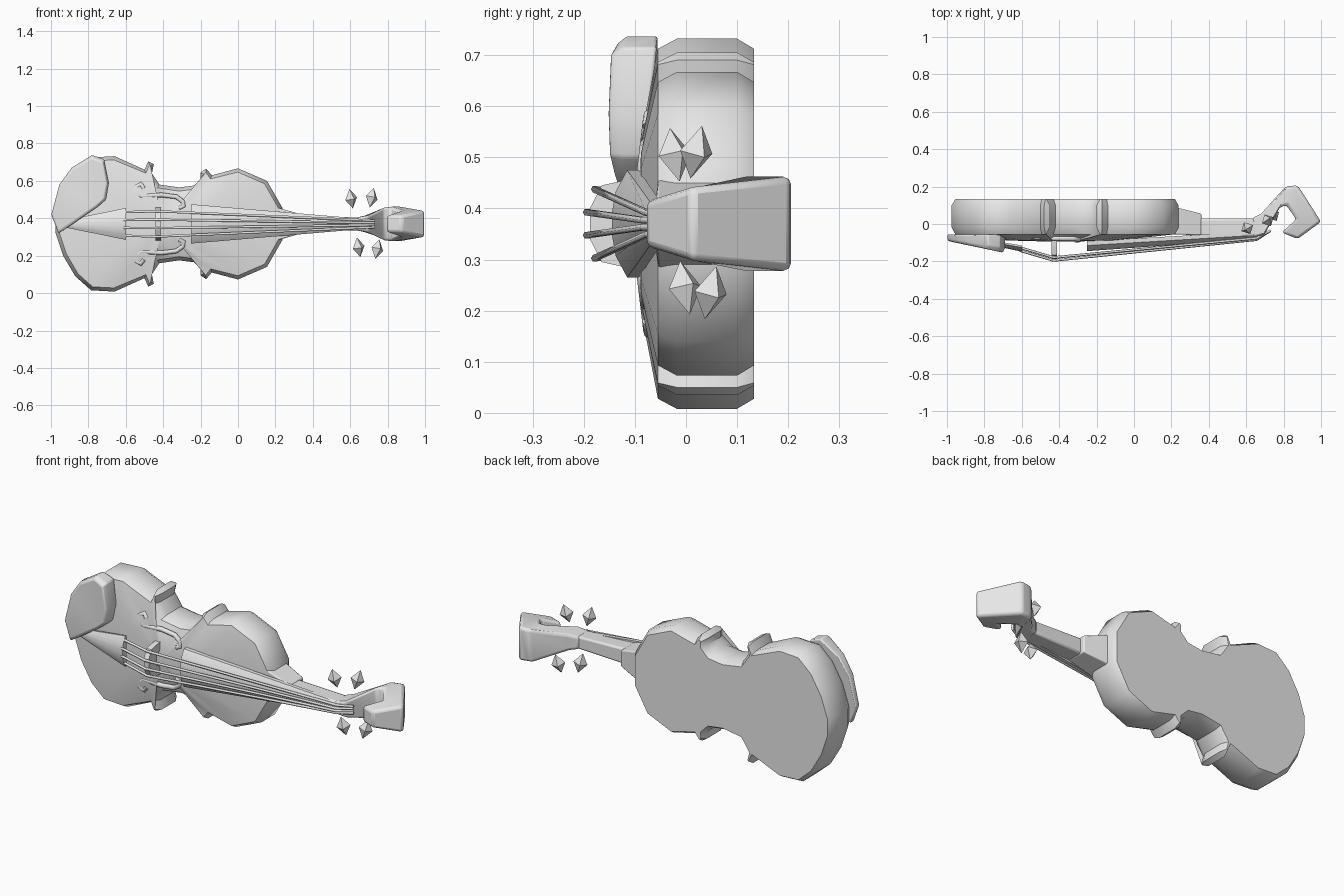
import bpy, bmesh, math
from mathutils import Vector, Matrix

MID = 0.37  # height of the long axis

if "Cube" in bpy.data.objects:
    bpy.data.objects.remove(bpy.data.objects["Cube"], do_unlink=True)

grey = bpy.data.materials.new("light_grey")
grey.use_nodes = True
grey.diffuse_color = (0.8, 0.8, 0.8, 1)
grey.node_tree.nodes["Principled BSDF"].inputs["Base Color"].default_value = (0.8, 0.8, 0.8, 1)


def finish(name, bm, bevel=0, smooth=35):
    bmesh.ops.recalc_face_normals(bm, faces=bm.faces)
    mesh = bpy.data.meshes.new(name)
    bm.to_mesh(mesh)
    bm.free()
    obj = bpy.data.objects.new(name, mesh)
    bpy.context.collection.objects.link(obj)
    mesh.materials.append(grey)
    if bevel:
        mod = obj.modifiers.new("soft_edges", "BEVEL")
        mod.width, mod.segments = bevel, 2
        mod.limit_method, mod.angle_limit = "ANGLE", math.radians(35)
    if smooth:
        bpy.ops.object.select_all(action="DESELECT")
        obj.select_set(True)
        bpy.context.view_layer.objects.active = obj
        bpy.ops.object.shade_smooth_by_angle(angle=math.radians(smooth))
    return obj


def loft(name, sections, bevel=0, smooth=35):
    """Skin a list of matching closed sections and cap both ends."""
    bm = bmesh.new()
    rings = [[bm.verts.new(p) for p in s] for s in sections]
    n = len(rings[0])
    for a, b in zip(rings, rings[1:]):
        for i in range(n):
            j = (i + 1) % n
            bm.faces.new((a[i], a[j], b[j], b[i]))
    bm.faces.new(rings[0])
    bm.faces.new(rings[-1])
    return finish(name, bm, bevel, smooth)


def arch(x, back, side, front, w):
    """Section across the long axis with a rounded front."""
    mid = side + (front - side) * 0.75
    half = [(back, w), (side, w), (mid, w * 0.6), (front, w * 0.2)]
    pts = half + [(y, -z) for y, z in reversed(half)]
    return [(x, y, MID + z) for y, z in pts]


def box(x, back, front, w):
    return [(x, back, MID + w), (x, front, MID + w), (x, front, MID - w), (x, back, MID - w)]


def tube(name, points, radius, sides=1):
    curve = bpy.data.curves.new(name, "CURVE")
    curve.dimensions = "3D"
    curve.bevel_depth, curve.bevel_resolution = radius, sides
    curve.use_fill_caps = True
    spline = curve.splines.new("POLY")
    spline.points.add(len(points) - 1)
    for p, co in zip(spline.points, points):
        p.co = (*co, 1)
    curve.materials.append(grey)
    obj = bpy.data.objects.new(name, curve)
    bpy.context.collection.objects.link(obj)


# Body: half outline (along, out from the axis), mirrored
half = [(-0.975, 0.05), (-0.935, 0.17), (-0.87, 0.28), (-0.785, 0.355), (-0.66, 0.362),
        (-0.5, 0.29), (-0.48, 0.335), (-0.45, 0.32), (-0.46, 0.27), (-0.42, 0.21),
        (-0.315, 0.195), (-0.235, 0.205), (-0.2, 0.24), (-0.2, 0.275), (-0.17, 0.295),
        (-0.14, 0.26), (0, 0.297), (0.155, 0.23), (0.238, 0.085)]
outline = [Vector(p) for p in half] + [Vector((x, -z)) for x, z in reversed(half)]


def inset(points, d):
    result = []
    for i, p in enumerate(points):
        e1 = (p - points[i - 1]).normalized()
        e2 = (points[(i + 1) % len(points)] - p).normalized()
        t = (e1 + e2).normalized()
        result.append(p + Vector((t.y, -t.x)) * d)
    return result


def ring(points, y):
    return [(p.x, y, MID + p.y) for p in points]


small = inset(outline, 0.02)
centre = Vector((-0.4, 0))
crown = [centre + (p - centre) * 0.5 for p in small]
loft("body", [ring(small, 0.133), ring(outline, 0.1), ring(outline, -0.018),
              ring(small, -0.055), ring(crown, -0.088),
              ring([centre + (p - centre) * 0.1 for p in small], -0.094)], smooth=40)

# Heel, neck and fingerboard
loft("heel", [box(0.2, 0.095, -0.055, 0.09), box(0.36, 0.055, -0.06, 0.045)], 0.006)
loft("neck", [box(0.3, 0.03, -0.075, 0.045), box(0.67, 0.028, -0.065, 0.033)], 0.01)
loft("fingerboard", [arch(-0.25, -0.092, -0.115, -0.145, 0.105),
                     arch(0.66, -0.04, -0.06, -0.08, 0.028)])

# Scroll: outer point, inner point and half width along the curl
scroll = [((0.63, 0.03), (0.63, -0.07), 0.033), ((0.68, 0.055), (0.695, -0.06), 0.045),
          ((0.81, 0.2), (0.78, 0.09), 0.088), ((0.875, 0.207), (0.815, 0.1), 0.092),
          ((1.0, 0.012), (0.867, 0.025), 0.072), ((0.875, -0.08), (0.79, -0.045), 0.045)]
loft("scroll", [[(o[0], o[1], MID + w), (i[0], i[1], MID + w),
                 (i[0], i[1], MID - w), (o[0], o[1], MID - w)] for o, i, w in scroll], 0.014, 50)

# Tailpiece and bridge
loft("tailpiece", [arch(-0.92, -0.06, -0.07, -0.08, 0.02),
                   arch(-0.6, -0.115, -0.125, -0.148, 0.085)])
bridge = [(-0.08, 0.09), (-0.12, 0.085), (-0.165, 0.075), (-0.188, 0.03)]
bridge += [(y, -z) for y, z in reversed(bridge)]
bridge += [(-0.08, -0.05), (-0.115, -0.03), (-0.115, 0.03), (-0.08, 0.05)]
loft("bridge", [[(x, y, MID + z) for y, z in bridge] for x in (-0.442, -0.412)], smooth=0)

# Strings
for k in (-1.5, -0.5, 0.5, 1.5):
    drop = 0.016 * (abs(k) - 0.5)
    tube("string", [(-0.61, -0.142 + drop, MID + 0.042 * k), (-0.43, -0.195 + drop, MID + 0.045 * k),
                    (0.655, -0.084 + drop * 0.5, MID + 0.014 * k),
                    (0.73, -0.035, MID + 0.012 * k)], 0.007)

# Curled sound hole trims
curl = [(-0.505, 0.19), (-0.52, 0.212), (-0.545, 0.2), (-0.545, 0.17), (-0.52, 0.148), (-0.48, 0.15),
        (-0.41, 0.155), (-0.33, 0.145), (-0.295, 0.12), (-0.29, 0.095), (-0.315, 0.085)]
for side in (1, -1):
    tube("sound_hole", [(x, -0.072 - (0.2 - z) * 0.12, MID + side * z) for x, z in curl], 0.013, 2)

# Chin rest: a plate that thickens towards the middle of the body
rest = [(-0.998, 0.42), (-0.955, 0.58), (-0.89, 0.67), (-0.78, 0.738), (-0.715, 0.715),
        (-0.69, 0.59), (-0.705, 0.5), (-0.75, 0.46), (-0.92, 0.345), (-0.96, 0.32)]
mid = Vector((-0.84, 0.54))
top = [mid + (Vector(p) - mid) * 0.92 for p in rest]
loft("chin_rest", [[(x, -0.055 - 0.1 * max(0, 0.74 - z) * (x + 1) / 0.3, z) for x, z in rest],
                   [(x, -0.085 - 0.14 * (x + 1), z) for x, z in rest],
                   [(p.x, -0.09 - 0.21 * (p.x + 1), p.y) for p in top]], 0.006, 40)

# Tuning pegs
for x, y, z, tilt in [(0.605, -0.022, 0.505, -10), (0.715, 0.02, 0.51, 12),
                      (0.645, -0.002, 0.245, -10), (0.745, 0.048, 0.235, 12)]:
    bm = bmesh.new()
    tips = [Vector(p) for p in ((0, 0, 0.054), (0, 0, -0.054))]
    waist = [bm.verts.new((0.036 * math.cos(a), 0.036 * math.sin(a), 0))
             for a in (math.pi * (0.15 + i / 2) for i in range(4))]
    for tip in tips:
        apex = bm.verts.new(tip)
        for i in range(4):
            bm.faces.new((waist[i], waist[(i + 1) % 4], apex))
    peg = finish("tuning_peg", bm, smooth=0)
    peg.matrix_world = Matrix.Translation((x, y, z)) @ Matrix.Rotation(math.radians(tilt), 4, "Y") \
        @ Matrix.Rotation(math.radians(-tilt), 4, "X")
